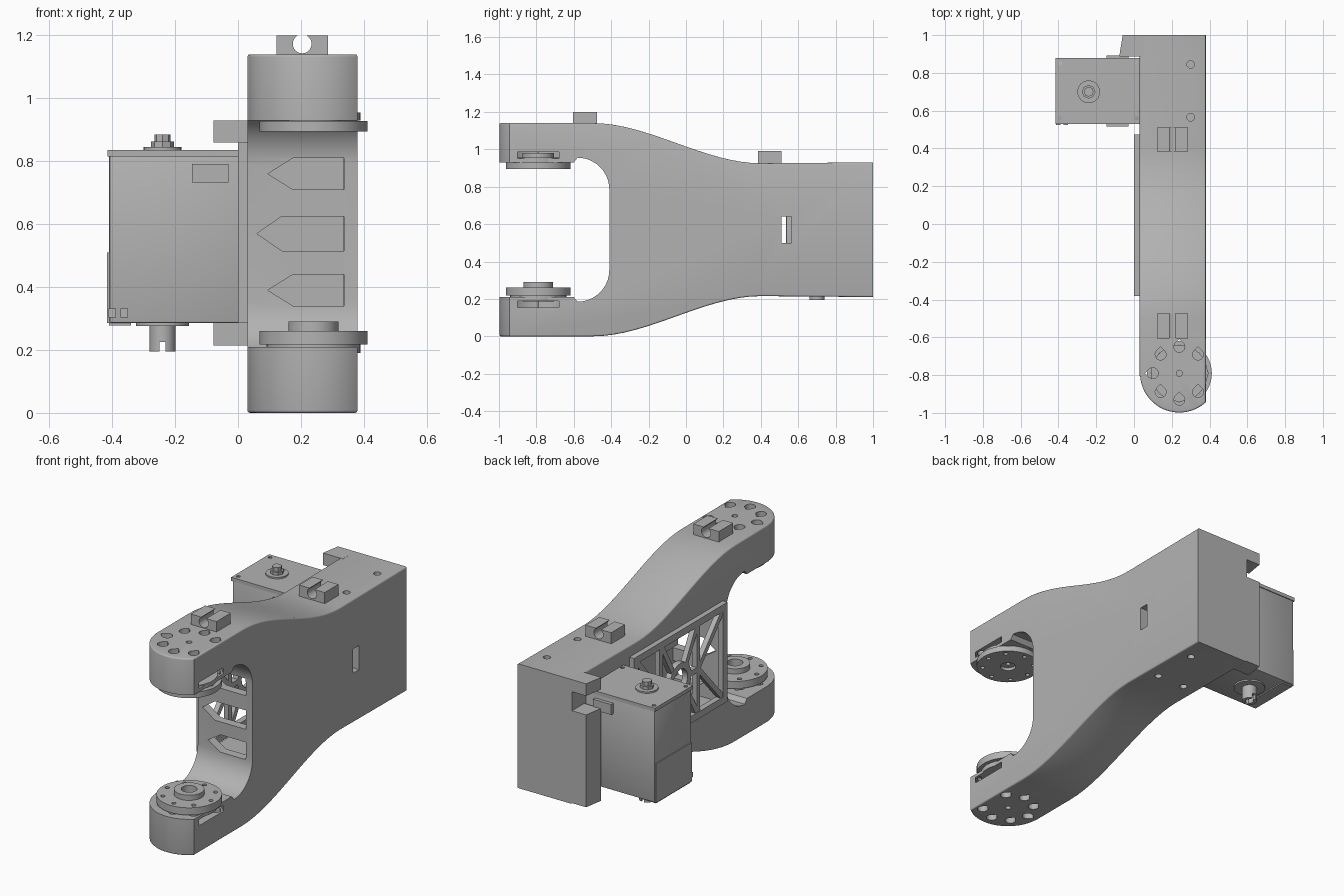
import bpy, bmesh, math
from mathutils import Vector

if "Cube" in bpy.data.objects:
    bpy.data.objects.remove(bpy.data.objects["Cube"], do_unlink=True)

grey = bpy.data.materials.new("plain grey")
grey.use_nodes = True
grey.diffuse_color = (0.45, 0.45, 0.45, 1)
grey.node_tree.nodes["Principled BSDF"].inputs["Base Color"].default_value = grey.diffuse_color

MID = 0.57            # height of the mirror plane of the fork
HORN = (0.24, -0.79)  # pivot of the fork tips


def prism(name, pts, axis, lo, hi):
    """Extrude a 2D outline along an axis: x -> (y,z), y -> (x,z), z -> (x,y)."""
    place = {"x": lambda p, d: (d, p[0], p[1]),
             "y": lambda p, d: (p[0], d, p[1]),
             "z": lambda p, d: (p[0], p[1], d)}[axis]
    bm = bmesh.new()
    a = [bm.verts.new(place(p, lo)) for p in pts]
    b = [bm.verts.new(place(p, hi)) for p in pts]
    bm.faces.new(a)
    bm.faces.new(b)
    for i in range(len(pts)):
        j = (i + 1) % len(pts)
        bm.faces.new((a[i], a[j], b[j], b[i]))
    bmesh.ops.recalc_face_normals(bm, faces=bm.faces)
    me = bpy.data.meshes.new(name)
    bm.to_mesh(me)
    bm.free()
    me.materials.append(grey)
    ob = bpy.data.objects.new(name, me)
    bpy.context.scene.collection.objects.link(ob)
    return ob


def rect(a0, a1, b0, b1):
    return [(a0, b0), (a1, b0), (a1, b1), (a0, b1)]


def box(name, x0, x1, y0, y1, z0, z1):
    return prism(name, rect(x0, x1, y0, y1), "z", z0, z1)


def arc(c, r, start=0, end=360, n=32):
    closed = end - start == 360
    angles = [math.radians(start + (end - start) * i / n) for i in range(n + (not closed))]
    return [(c[0] + r * math.cos(t), c[1] + r * math.sin(t)) for t in angles]


def disc(name, c, r, z0, z1, n=32):
    return prism(name, arc(c, r, n=n), "z", z0, z1)


def combine(ob, other, op="DIFFERENCE"):
    m = ob.modifiers.new("cut", "BOOLEAN")
    m.operation, m.object, m.solver = op, other, "EXACT"
    dg = bpy.context.evaluated_depsgraph_get()
    me = bpy.data.meshes.new_from_object(ob.evaluated_get(dg))
    ob.modifiers.clear()
    ob.data = me
    bpy.data.objects.remove(other, do_unlink=True)


def bevel(ob, rule, width, segs=3):
    bm = bmesh.new()
    bm.from_mesh(ob.data)
    bmesh.ops.remove_doubles(bm, verts=bm.verts, dist=0.0005)
    edges = [e for e in bm.edges if len(e.link_faces) == 2
             and e.calc_face_angle(0) > 1 and rule((e.verts[0].co + e.verts[1].co) / 2)]
    bmesh.ops.bevel(bm, geom=edges, offset=width, segments=segs, profile=0.5,
                    affect="EDGES", clamp_overlap=True)
    bm.to_mesh(ob.data)
    bm.free()


# Forked arm: upper half of the side outline, mirrored below
half = [(-0.41, 0.785)] + arc((-0.58, 0.785), 0.17, 0, 90, 10)[1:] + [(-0.6, 0.93), (-1.02, 0.93), (-1.02, 1.14)]
for i in range(17):
    t = 1 - i / 16
    half.append((0.4 - 0.9 * t, 0.925 + 0.215 * t * t * (3 - 2 * t)))
half.append((1, 0.93))
arm = prism("forked_arm", half + [(y, 2 * MID - z) for y, z in reversed(half)], "x", 0.03, 0.38)

# Rounded tips in plan, then soft outer edges
plan = [(0.02, 1.1), (0.02, -0.79)] + arc(HORN, 0.208, 180, 360, 36)[1:] + [(0.448, 1.1)]
combine(arm, prism("plan_cutter", plan, "z", -0.1, 1.3), "INTERSECT")
bevel(arm, lambda p: p.y < 0.99 and abs(p.z - MID) > (0.34 if p.y > -0.3 else 0.5), 0.022)

# Hollow middle, pointed front windows, cable slot
combine(arm, box("cavity_cutter", -0.1, 0.335, -0.36, 0.45, 0.28, 0.86))
for z, h, tip in ((0.76, 0.05, 0.095), (MID, 0.055, 0.06), (0.39, 0.05, 0.095)):
    shape = [(tip, z), (tip + 0.08, z - h), (0.337, z - h), (0.337, z + h), (tip + 0.08, z + h)]
    combine(arm, prism("window_cutter", shape, "y", -0.5, -0.3))
combine(arm, box("slot_cutter", -0.1, 0.5, 0.51, 0.565, 0.5, 0.64))


def teardrop(c, r, turn):
    pts = arc((0, 0), r, 45, 315, 14) + [(r * 1.42, 0)]
    ct, st = math.cos(turn), math.sin(turn)
    return [(c[0] + x * ct - y * st, c[1] + x * st + y * ct) for x, y in pts]


# Fork tips: horn pocket, ring of teardrop screw holes, centre hole
ring = [(HORN[0] + 0.14 * math.cos(k * math.pi / 4), HORN[1] + 0.14 * math.sin(k * math.pi / 4), k)
        for k in range(8)]
for z0, z1, p0, p1 in ((-0.1, 0.3, 0.155, 0.19), (0.85, 1.3, 0.95, 0.985)):
    combine(arm, disc("pocket_cutter", HORN, 0.18, p0, p1))
    combine(arm, disc("centre_cutter", HORN, 0.016, z0, z1, 12))
    for x, y, k in ring:
        if k:
            turn = math.pi if k % 4 == 0 else math.pi / 2
            combine(arm, prism("screw_cutter", teardrop((x, y), 0.029, turn), "z", z0, z1))

# Screw holes in the top and bottom of the rear block
for y in (0.565, 0.845):
    for z in (0.16, 0.88):
        combine(arm, disc("hole_cutter", (0.3, y), 0.02, z, z + 0.1, 16))
combine(arm, disc("hole_cutter", (0.12, 0.565), 0.02, 0.16, 0.26, 16))

# Horns between the fork tips
for name, z0, z1, h0, h1 in (("lower_horn", 0.218, 0.26, 0.25, 0.29),
                             ("upper_horn", 0.895, 0.928, 0.92, 0.955)):
    horn = disc(name, HORN, 0.172, z0, z1, 48)
    combine(horn, disc("hub", HORN, 0.08, h0, h1), "UNION")
    combine(horn, disc("bore_cutter", HORN, 0.042, (z0 + z1) / 2, h1 + 0.1) if h0 < 0.5
            else disc("bore_cutter", HORN, 0.042, z0 - 0.1, (z0 + z1) / 2))
    combine(horn, disc("bore_cutter", HORN, 0.012, z0 - 0.1, h1 + 0.1, 12))
    for x, y, k in ring:
        combine(horn, disc("bolt_cutter", (x, y), 0.012, z0 - 0.1, h1 + 0.1, 12))
    # Collar and output shaft seated in the pocket
    base = 0.185 if h0 < 0.5 else 0.955
    disc(name + "_collar", HORN, 0.085, base, base + 0.025)
    disc(name + "_rim", HORN, 0.15, base - 0.025 if h0 > 0.5 else base + 0.005, base + 0.035 if h0 < 0.5 else base)

# Cable clips on top: block with a round channel and a narrow mouth
for name, y0, y1, z in (("rear_cable_clip", 0.385, 0.51, 0.92), ("front_cable_clip", -0.605, -0.475, 1.13)):
    clip = box(name, 0.122, 0.286, y0, y1, z, z + 0.07)
    channel = arc((0.204, z + 0.043), 0.03, 110, 430, 20)
    combine(clip, prism("channel_cutter", channel, "y", y0 - 1, y1 + 1))
    mouth = [(0.19, z + 0.06), (0.218, z + 0.06), (0.225, z + 0.1), (0.183, z + 0.1)]
    combine(clip, prism("mouth_cutter", mouth, "y", y0 - 1, y1 + 1))

# Rear bracket wing with a cable notch
wing = prism("rear_wing", [(-0.078, 0.888), (0.05, 0.888), (0.05, 1), (-0.06, 1)], "z", 0.215, 0.93)
combine(wing, box("notch_cutter", -0.2, 0.03, 0.8, 1.1, 0.75, 0.86))

# Truss cover over the hollow side


def bar(name, p, q, w=0.03):
    p, q = Vector(p), Vector(q)
    n = (q - p).normalized().orthogonal() * (w / 2)
    prism(name, [p + n, q + n, q - n, p - n], "x", 0.004, 0.034)


cover = prism("cover_frame", rect(-0.38, 0.475, 0.285, 0.86), "x", 0, 0.034)
combine(cover, prism("frame_cutter", rect(-0.34, 0.435, 0.325, 0.82), "x", -0.1, 0.1))
hub = prism("cover_ring", arc((0.05, MID), 0.1), "x", 0, 0.034)
combine(hub, prism("ring_cutter", arc((0.05, MID), 0.065), "x", -0.1, 0.1))
for y, end in ((-0.12, -0.36), (0.22, 0.455)):
    bar("cover_post", (y, 0.3), (y, 0.85))
    bar("cover_tie", (y, MID), (0.05 + math.copysign(0.08, y), MID))
    for z in (0.305, 0.84):
        bar("cover_brace", (y, MID), (end, z))
        bar("cover_inner_brace", (y, z), (0.05 + math.copysign(0.055, y), MID + math.copysign(0.06, z - MID)))

# Servo: case, lids, shafts and small fittings
SHAFT = (-0.24, 0.7)
case = box("servo_case", -0.41, 0.04, 0.535, 0.873, 0.285, 0.83)
bevel(case, lambda p: True, 0.008, 2)
lid = box("servo_lid", -0.415, 0.034, 0.53, 0.878, 0.815, 0.836)
for x in (-0.39, 0.015):
    for y in (0.56, 0.85):
        combine(lid, disc("lid_cutter", (x, y), 0.011, 0.82, 0.9, 12))
dome = disc("lid_boss", SHAFT, 0.06, 0.83, 0.845)
for i, (r, z0, z1) in enumerate(((0.036, 0.84, 0.862), (0.026, 0.86, 0.885))):
    disc("top_shaft_%d" % i, SHAFT, r, z0, z1, 8)
disc("bottom_boss", SHAFT, 0.085, 0.276, 0.29)
spindle = disc("bottom_shaft", SHAFT, 0.042, 0.195, 0.29, 12)
combine(spindle, disc("spindle_cutter", SHAFT, 0.022, 0.1, 0.25, 12))
combine(spindle, box("spindle_slot", -0.25, -0.23, 0.6, 0.8, 0.1, 0.225))
box("servo_side_step", -0.416, -0.4, 0.54, 0.868, 0.285, 0.51)
box("front_tab", -0.146, -0.03, 0.515, 0.54, 0.732, 0.792)
box("rear_tab", -0.146, -0.03, 0.87, 0.893, 0.732, 0.792)
for x in (-0.4, -0.362):
    box("cable_plug", x - 0.012, x + 0.012, 0.525, 0.56, 0.303, 0.332)
box("foot_plate", -0.41, -0.34, 0.55, 0.86, 0.278, 0.29)

# Smooth shading with sharp creases
bpy.ops.object.select_all(action="DESELECT")
for ob in bpy.context.scene.objects:
    if ob.type == "MESH":
        ob.select_set(True)
        bpy.context.view_layer.objects.active = ob
bpy.ops.object.shade_smooth_by_angle(angle=math.radians(32))
